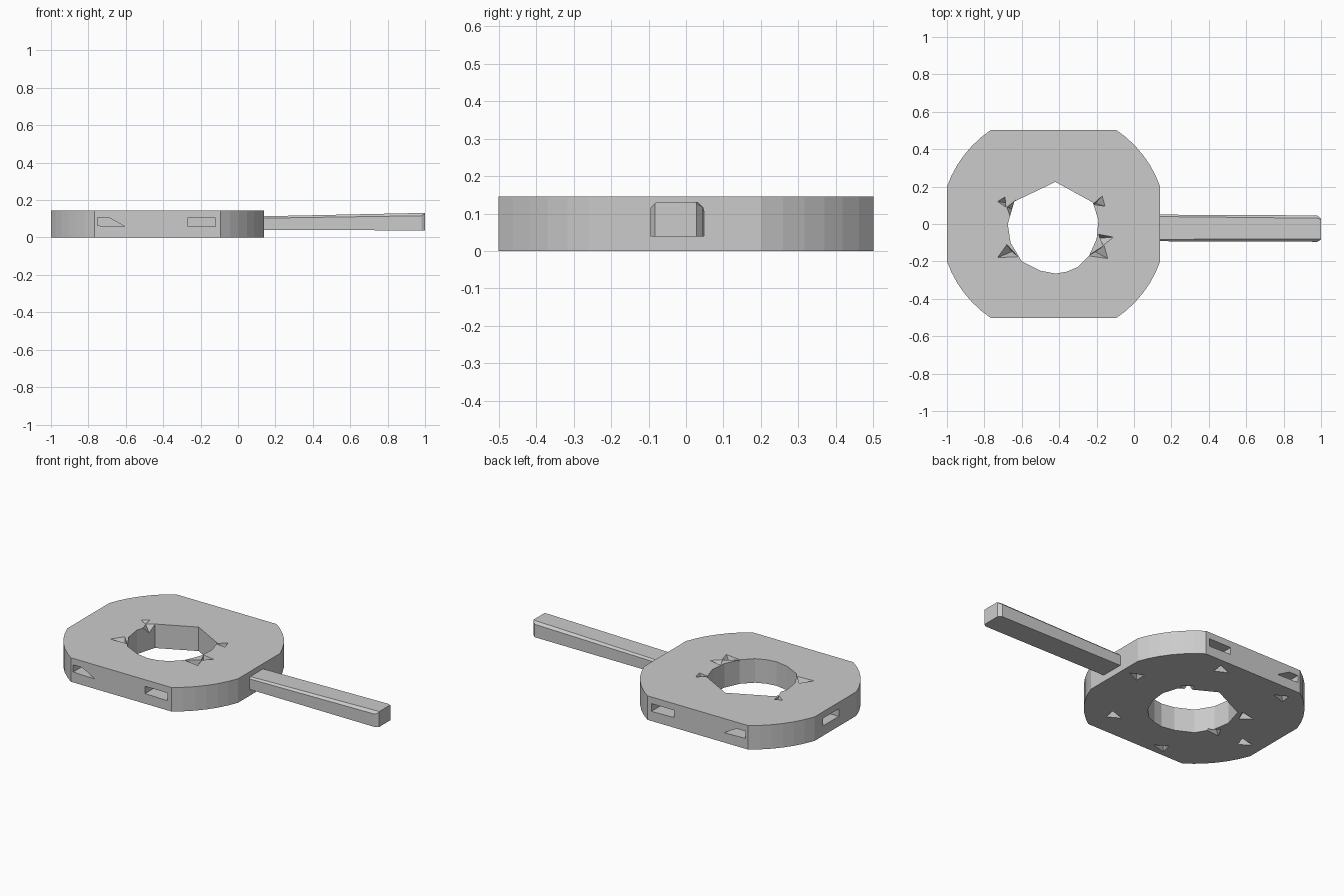
import bpy, bmesh, math
from mathutils import Vector

if "Cube" in bpy.data.objects:
    bpy.data.objects.remove(bpy.data.objects["Cube"])

CX, R, T = -0.43, 0.604, 0.145   # plate centre, corner radius, thickness


def loft(name, rings, taper_tip=None):
    """Skin closed rings of 3D points and cap both ends (or end in a tip)."""
    bm = bmesh.new()
    rows = [[bm.verts.new(p) for p in ring] for ring in rings]
    for a, b in zip(rows, rows[1:]):
        n = len(a)
        for i in range(n):
            bm.faces.new((a[i], a[(i + 1) % n], b[(i + 1) % n], b[i]))
    bm.faces.new(rows[0][::-1])
    if taper_tip:
        tip, last = bm.verts.new(taper_tip), rows[-1]
        for i in range(len(last)):
            bm.faces.new((last[i], last[(i + 1) % len(last)], tip))
    else:
        bm.faces.new(rows[-1])
    bmesh.ops.recalc_face_normals(bm, faces=bm.faces)
    me = bpy.data.meshes.new(name)
    bm.to_mesh(me)
    bm.free()
    ob = bpy.data.objects.new(name, me)
    bpy.context.collection.objects.link(ob)
    return ob


def prism(name, pts, z0, z1):
    return loft(name, [[(x, y, z) for x, y in pts] for z in (z0, z1)])


def cut(target, cutter):
    cutter.hide_render = True
    mod = target.modifiers.new("cut", 'BOOLEAN')
    mod.operation, mod.solver, mod.object = 'DIFFERENCE', 'EXACT', cutter
    bpy.context.view_layer.objects.active = target
    bpy.ops.object.modifier_apply(modifier=mod.name)
    bpy.data.objects.remove(cutter)


# Plate: square with four large rounded corners
a0, a1 = math.atan2(0.2, 0.57), math.atan2(0.5, 0.335)
arc = [a0 + (a1 - a0) * i / 6 for i in range(7)]
angles = (arc + [math.pi - a for a in arc[::-1]] +
          [math.pi + a for a in arc] + [-a for a in arc[::-1]])
plate = prism("plate", [(CX + R * math.cos(a), R * math.sin(a)) for a in angles], 0, T)

# Irregular faceted centre hole
hole = [(-.42, .225), (-.22, .115), (-.19, .02), (-.2, -.08), (-.24, -.17), (-.3, -.23),
        (-.36, -.255), (-.42, -.265), (-.5, -.25), (-.6, -.2), (-.66, -.1), (-.675, 0),
        (-.64, .12)]
cut(plate, prism("hole_cutter", hole, -0.1, 0.3))

# Side slots: (profile along the side, z), two each on front and back, one on the left
box = [(-.27, .061), (-.12, .058), (-.12, .105), (-.27, .105)]
wedge = [(-.75, .063), (-.605, .059), (-.69, .106), (-.75, .106)]
for s in (-1, 1):
    for prof in (box, wedge):
        cut(plate, loft("slot_cutter", [[(x, s * y, z) for x, z in prof] for y in (0.6, 0.4)]))
left = [(-.03, .06), (.12, .06), (.12, .105), (-.03, .105)]
cut(plate, loft("slot_cutter", [[(x, y, z) for y, z in left] for x in (-1.1, -0.9)]))

# Small chipped notches around the hole, on the top face
notches = [[(-.73, .12), (-.69, .145), (-.685, .09)],
           [(-.68, .09), (-.63, .13), (-.655, .02)],
           [(-.73, -.18), (-.68, -.11), (-.62, -.175)],
           [(-.19, -.055), (-.11, -.07), (-.165, -.115)],
           [(-.14, -.185), (-.245, -.17), (-.16, -.115)],
           [(-.22, .105), (-.17, .15), (-.155, .095)]]
for tri in notches:
    mx, my = sum(p[0] for p in tri) / 3, sum(p[1] for p in tri) / 3
    tip = (mx + 0.1 * (CX - mx), my * 0.95, T - 0.07)
    cut(plate, loft("notch_cutter", [[(x, y, z) for x, y in tri] for z in (T + .05, T)], tip))

# Small triangular pits on the underside
pits = [(.04, .07), (-.27, .42), (-.72, .40), (-.14, -.34), (-.57, -.44), (-.88, -.11),
        (-.26, .15), (-.70, .11), (-.68, -.12)]
for i, (x, y) in enumerate(pits):
    tri = [(x + .055 * math.cos(i + k * 2.09), y + .04 * math.sin(i + k * 2.09)) for k in range(3)]
    cut(plate, loft("pit_cutter", [[(u, v, z) for u, v in tri] for z in (-.05, 0)], (x, y, .045)))

# Handle: bar with chamfered upper edges, rising slightly towards a bevelled end
def section(x, y0, y1, z0, z1, c):
    return [(x, y0, z0), (x, y1, z0), (x, y1, z1 - c), (x, y1 - c, z1),
            (x, y0 + c, z1), (x, y0, z1 - c)]

loft("handle", [section(0.12, -.092, .05, .04, .113, .01),
                section(0.98, -.095, .046, .038, .131, .015),
                section(1.0, -.083, .028, .038, .131, .004)])
